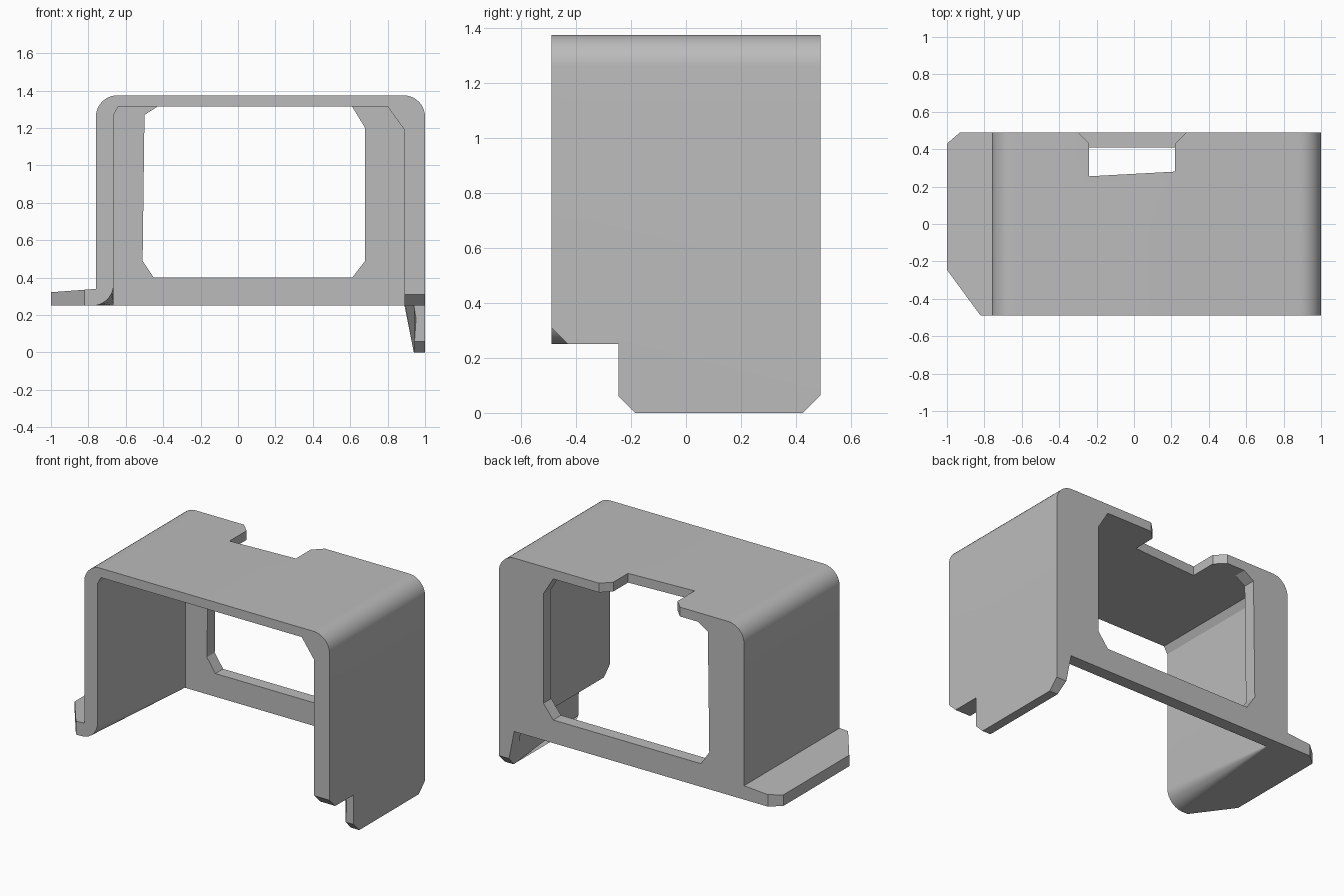
import bpy, bmesh, math

if "Cube" in bpy.data.objects:
    bpy.data.objects.remove(bpy.data.objects["Cube"])

grey = bpy.data.materials.new("light grey")
grey.diffuse_color = (0.5, 0.5, 0.5, 1)
grey.use_nodes = True
grey.node_tree.nodes["Principled BSDF"].inputs["Base Color"].default_value = grey.diffuse_color


def loft(name, end_a, end_b):
    """Solid between two matching loops of 3D points."""
    bm = bmesh.new()
    a = [bm.verts.new(p) for p in end_a]
    b = [bm.verts.new(p) for p in end_b]
    n = len(a)
    bm.faces.new(a)
    bm.faces.new(b[::-1])
    for i in range(n):
        j = (i + 1) % n
        bm.faces.new((a[j], a[i], b[i], b[j]))
    bmesh.ops.recalc_face_normals(bm, faces=bm.faces[:])
    mesh = bpy.data.meshes.new(name)
    bm.to_mesh(mesh)
    bm.free()
    obj = bpy.data.objects.new(name, mesh)
    bpy.context.collection.objects.link(obj)
    obj.data.materials.append(grey)
    return obj


def prism(name, axis, pts, lo, hi):
    """Extrude a 2D outline along x, y or z."""
    place = {"x": lambda p, d: (d, p[0], p[1]),
             "y": lambda p, d: (p[0], d, p[1]),
             "z": lambda p, d: (p[0], p[1], d)}[axis]
    return loft(name, [place(p, lo) for p in pts], [place(p, hi) for p in pts])


def arc(cx, cz, r, start, end, n=10):
    angles = [math.radians(start + (end - start) * i / n) for i in range(n + 1)]
    return [(cx + r * math.cos(t), cz + r * math.sin(t)) for t in angles]


# outer body: rounded top, side flange on the left, tapered leg on the right
R = 0.115
outline = ([(0.89, 0.25), (0.94, 0), (1, 0)]
           + arc(1 - R, 1.375 - R, R, 0, 90)
           + arc(-0.76 + R, 1.375 - R, R, 90, 180)
           + [(-0.76, 0.34), (-1, 0.322), (-1, 0.25)])
body = prism("bracket_body", "y", outline, -0.49, 0.49)


# cavity: open at the front, left bottom bend fades out towards the back
def cavity_section(y):
    r = 0.115 - 0.11 * (y + 0.49) / 0.9
    leg = 0.94 - 0.05 * (y + 0.245) / 0.735
    pts = [(leg, -0.1), (leg if y < 0 else 0.935, 0), (leg, 0.25), (0.89, 0.25),
           (0.89, 1.19), (0.80, 1.315), (-0.64, 1.315), (-0.665, 1.27)]
    pts[0] = pts[1] = None
    pts[0], pts[1] = (0.94, -0.1), (0.94, 0)
    pts += arc(-0.665 - r, 0.25 + r, r, 0, -90) + [(-0.665 - r, -0.1)]
    return [(x, y, z) for x, z in pts]


cutters = [loft("cavity_cutter", cavity_section(-0.6), cavity_section(0.41))]

# window in the back plate
cutters.append(prism("window_cutter", "y", [
    (-0.45, 0.40), (0.61, 0.40), (0.68, 0.49), (0.68, 1.2), (0.61, 1.315),
    (-0.43, 1.315), (-0.50, 1.27), (-0.51, 0.49)], 0.3, 0.6))

# notch in the rear edge of the top plate
cutters.append(prism("notch_cutter", "z", [
    (-0.24, 0.255), (0.22, 0.28), (0.22, 0.43), (0.38, 0.59),
    (-0.40, 0.59), (-0.24, 0.43)], 1.2, 1.5))

# step and chamfers of the right leg
cutters.append(prism("leg_front_cutter", "x", [
    (-0.6, -0.1), (-0.6, 0.42), (-0.43, 0.25), (-0.245, 0.25),
    (-0.245, 0.06), (-0.085, -0.1)], 0.7, 1.2))
cutters.append(prism("leg_back_cutter", "x", [
    (0.325, -0.1), (0.59, 0.165), (0.59, -0.1)], 0.7, 1.2))

# clipped corners of the flange
cutters.append(prism("flange_front_cutter", "z", [
    (-1.09, -0.1225), (-0.73, -0.6125), (-1.09, -0.6125)], 0.1, 0.5))
cutters.append(prism("flange_back_cutter", "z", [
    (-1.07, 0.37), (-0.86, 0.55), (-1.07, 0.55)], 0.1, 0.5))

# apply the cuts
for cutter in cutters:
    mod = body.modifiers.new(cutter.name, "BOOLEAN")
    mod.operation = "DIFFERENCE"
    mod.solver = "EXACT"
    mod.object = cutter
    cutter.hide_render = True
bpy.context.view_layer.objects.active = body
body.select_set(True)
for mod in list(body.modifiers):
    bpy.ops.object.modifier_apply(modifier=mod.name)
for cutter in cutters:
    bpy.data.objects.remove(cutter)

for o in bpy.context.selected_objects:
    o.select_set(o == body)
bpy.ops.object.shade_smooth_by_angle(angle=math.radians(25))
